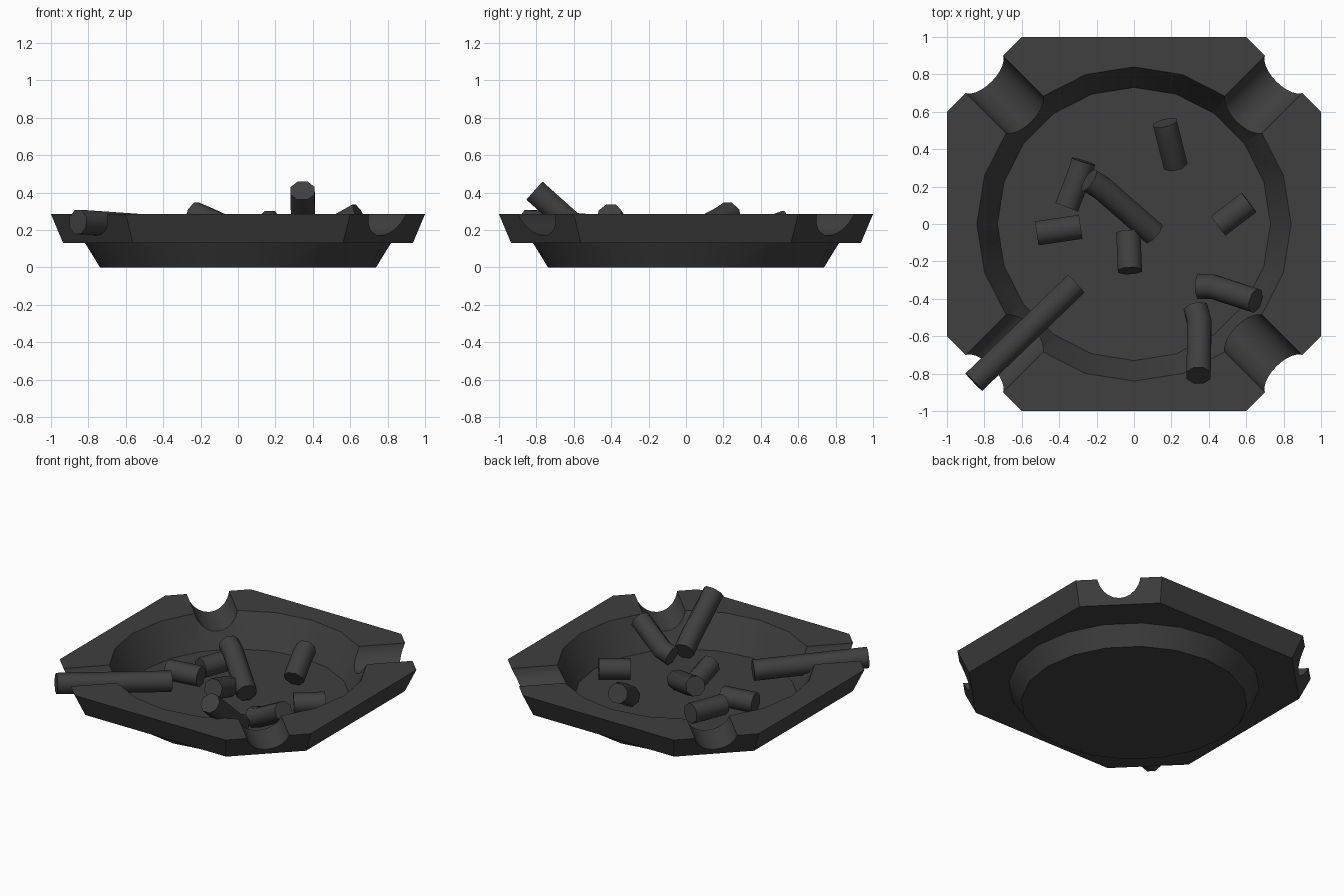
import bpy, bmesh, math
from mathutils import Vector, Matrix

if "Cube" in bpy.data.objects:
    bpy.data.objects.remove(bpy.data.objects["Cube"])

dark = bpy.data.materials.new("dark_grey")
dark.diffuse_color = (0.05, 0.05, 0.05, 1)
dark.use_nodes = True
dark.node_tree.nodes["Principled BSDF"].inputs["Base Color"].default_value = dark.diffuse_color


def loft(name, rings):
    """Closed solid through a list of equal-sized rings of points."""
    bm = bmesh.new()
    vs = [[bm.verts.new(p) for p in r] for r in rings]
    n = len(vs[0])
    for a, b in zip(vs, vs[1:]):
        for i in range(n):
            j = (i + 1) % n
            bm.faces.new((a[i], a[j], b[j], b[i]))
    bm.faces.new(vs[0][::-1])
    bm.faces.new(vs[-1])
    bmesh.ops.recalc_face_normals(bm, faces=bm.faces)
    me = bpy.data.meshes.new(name)
    bm.to_mesh(me)
    bm.free()
    me.materials.append(dark)
    ob = bpy.data.objects.new(name, me)
    bpy.context.collection.objects.link(ob)
    return ob


def circle(r, z, n=20):
    return [(r * math.cos(2 * math.pi * i / n), r * math.sin(2 * math.pi * i / n), z) for i in range(n)]


def octagon(s, z):
    pts = [(1, -.6), (1, .6), (.6, 1), (-.6, 1), (-1, .6), (-1, -.6), (-.6, -1), (.6, -1)]
    return [(x * s, y * s, z) for x, y in pts]


def activate(ob):
    bpy.ops.object.select_all(action='DESELECT')
    ob.select_set(True)
    bpy.context.view_layer.objects.active = ob


def boolean(ob, tool, op):
    m = ob.modifiers.new(op, 'BOOLEAN')
    m.operation, m.object, m.solver = op, tool, 'EXACT'
    activate(ob)
    bpy.ops.object.modifier_apply(modifier=m.name)
    bpy.data.objects.remove(tool)


def smooth(ob, deg):
    activate(ob)
    bpy.ops.object.shade_smooth_by_angle(angle=math.radians(deg))


def tube(name, path, r=.07, n=8):
    """Round stick along a short path."""
    p = [Vector(q) for q in path]
    rings = []
    for i, c in enumerate(p):
        d = (p[min(i + 1, len(p) - 1)] - p[max(i - 1, 0)]).normalized()
        side = d.cross(Vector((0, 0, 1))).normalized()
        up = side.cross(d)
        rings.append([c + r * (side * math.cos(t) + up * math.sin(t))
                      for t in [2 * math.pi * (k + .5) / n for k in range(n)]])
    return loft(name, rings)


# tray: octagonal rim, round base, hollowed bowl
tray = loft("tray", [octagon(.935, .13), octagon(1, .285)])
boolean(tray, loft("base", [circle(.738, 0), circle(.836, .16)]), 'UNION')
boolean(tray, loft("bowl_cutter", [circle(.73, .058), circle(.84, .285), circle(.89, .388)]), 'DIFFERENCE')

# rest notches across the four corners
for k in range(4):
    rot = Matrix.Rotation(math.radians(45 + 90 * k), 4, 'Z')
    ring = [(math.cos(t) * .144, .314 + math.sin(t) * .144)
            for t in [2 * math.pi * i / 24 for i in range(24)]]
    cutter = loft("notch_cutter", [[rot @ Vector((x, y, z)) for y, z in ring] for x in (.6, 1.4)])
    boolean(tray, cutter, 'DIFFERENCE')
smooth(tray, 30)

# whole cigarette resting in a notch, and stubbed-out butts
sticks = {
    "cigarette": [(-.856, -.845, .243), (-.31, -.32, .205)],
    "butt_center": [(-.24, .235, .285), (-.17, .19, .255), (.105, -.05, .128)],
    "butt_back_left": [(-.27, .335, .135), (-.29, .27, .13), (-.36, .09, .13)],
    "butt_left": [(-.52, -.05, .13), (-.285, -.015, .13)],
    "butt_middle": [(-.03, -.05, .14), (-.022, -.25, .2)],
    "butt_back_right": [(.165, .54, .24), (.18, .48, .22), (.22, .32, .12)],
    "butt_right": [(.45, -.01, .13), (.615, .115, .135)],
    "butt_front_right": [(.345, -.335, .128), (.42, -.335, .15), (.65, -.41, .28)],
    "butt_leaning": [(.33, -.45, .12), (.35, -.53, .16), (.345, -.81, .41)],
}
for name, path in sticks.items():
    smooth(tube(name, path), 60)
